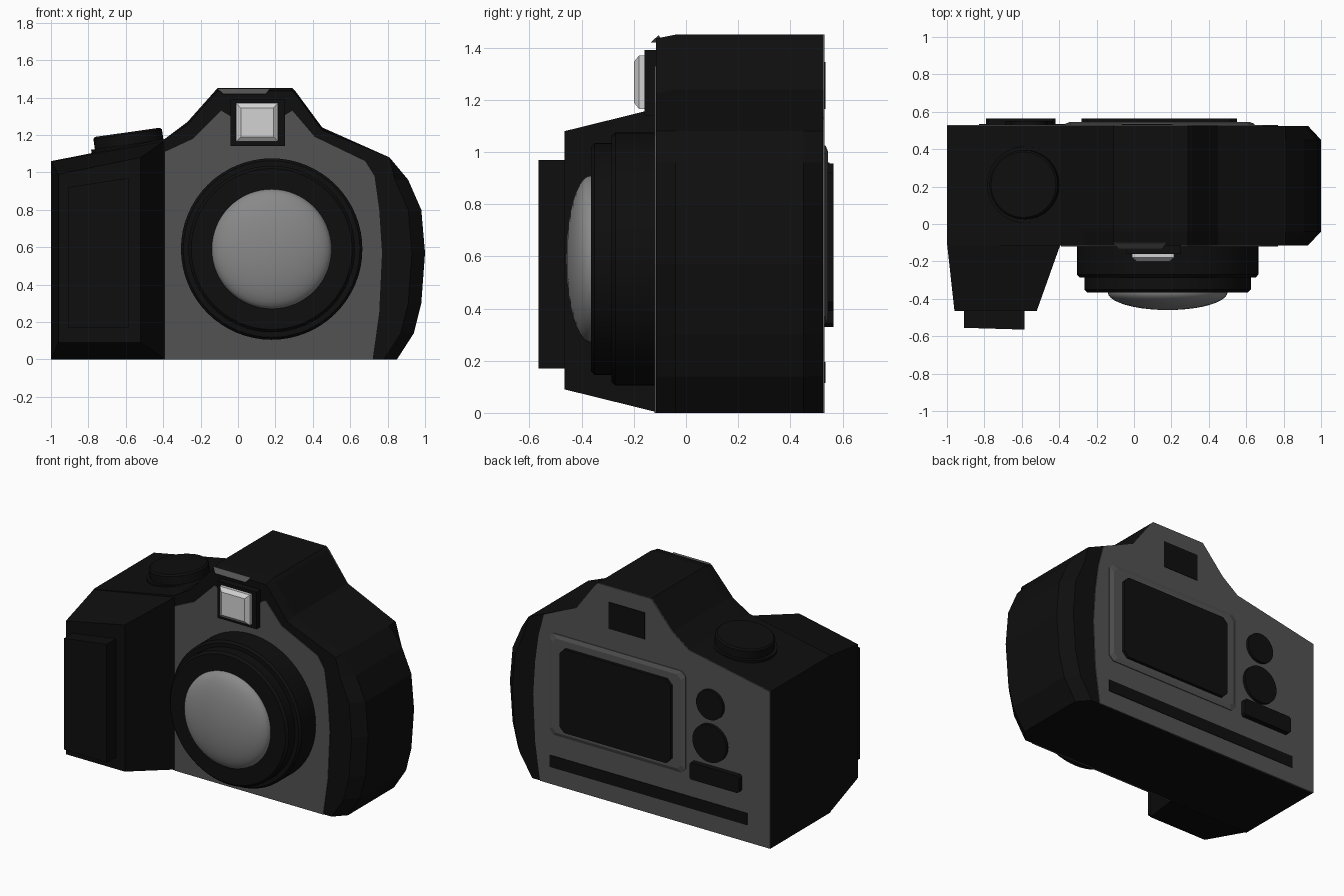
import bpy, bmesh, math
from mathutils import Matrix

if "Cube" in bpy.data.objects:
    bpy.data.objects.remove(bpy.data.objects["Cube"])


def mat(name, r, g, b):
    m = bpy.data.materials.new(name)
    m.diffuse_color = (r, g, b, 1)
    m.use_nodes = True
    m.node_tree.nodes["Principled BSDF"].inputs["Base Color"].default_value = m.diffuse_color
    return m


BLACK = mat("black_plastic", 0.0045, 0.0045, 0.0045)
GREY = mat("dark_grey", 0.085, 0.085, 0.085)
GLASS = mat("lens_grey", 0.25, 0.25, 0.25)
WHITE = mat("flash_white", 0.65, 0.65, 0.65)


def finish(name, bm, m, smooth=False):
    bmesh.ops.recalc_face_normals(bm, faces=bm.faces)
    me = bpy.data.meshes.new(name)
    bm.to_mesh(me)
    bm.free()
    me.materials.append(m)
    ob = bpy.data.objects.new(name, me)
    bpy.context.collection.objects.link(ob)
    if smooth:
        bpy.ops.object.select_all(action='DESELECT')
        ob.select_set(True)
        bpy.context.view_layer.objects.active = ob
        bpy.ops.object.shade_smooth_by_angle(angle=math.radians(35))
    return ob


def loft(name, rings, m):
    """Skin rings of (x, y, z) points and cap both ends."""
    bm = bmesh.new()
    vs = [[bm.verts.new(p) for p in r] for r in rings]
    n = len(vs[0])
    for a, b in zip(vs, vs[1:]):
        for i in range(n):
            j = (i + 1) % n
            bm.faces.new((a[i], a[j], b[j], b[i]))
    bm.faces.new(vs[0])
    bm.faces.new(vs[-1])
    return finish(name, bm, m)


def at_y(pts, y):
    return [(x, y, z) for x, z in pts]


def plate(name, pts, y0, y1, m):
    return loft(name, [at_y(pts, y0), at_y(pts, y1)], m)


def rect(x0, x1, z0, z1, c=0.0):
    """Rectangle in x and z, with optional cut corners."""
    if not c:
        return [(x0, z0), (x1, z0), (x1, z1), (x0, z1)]
    return [(x0 + c, z0), (x1 - c, z0), (x1, z0 + c), (x1, z1 - c),
            (x1 - c, z1), (x0 + c, z1), (x0, z1 - c), (x0, z0 + c)]


def lathe(name, profile, matrix, m, n=48):
    """Revolve (radius, height) points about local z."""
    bm = bmesh.new()
    rings = []
    for r, h in profile:
        if r == 0:
            rings.append([bm.verts.new((0, 0, h))] * n)
        else:
            rings.append([bm.verts.new((r * math.cos(2 * math.pi * i / n),
                                        r * math.sin(2 * math.pi * i / n), h)) for i in range(n)])
    for a, b in zip(rings, rings[1:]):
        for i in range(n):
            j = (i + 1) % n
            bm.faces.new(list(dict.fromkeys((a[i], a[j], b[j], b[i]))))
    bm.transform(matrix)
    return finish(name, bm, m, True)


# Main body: front silhouette run along y, with the rounded end chamfered
outline = [(-1, 0), (0.85, 0), (0.94, 0.14), (0.98, 0.3), (1.0, 0.57), (0.98, 0.8),
           (0.91, 0.96), (0.81, 1.08), (0.45, 1.24), (0.31, 1.43), (0.29, 1.45),
           (-0.11, 1.45), (-0.27, 1.27), (-0.39, 1.18), (-1, 1.06)]
inset = [(x - 0.07 if x > 0.82 else x, z) for x, z in outline]
front = [(x, z - 0.015 if z > 1.2 else z) for x, z in inset]
loft("body", [at_y(front, -0.115), at_y(outline, -0.04), at_y(outline, 0.45),
              at_y(inset, 0.525)], BLACK)

# Grey front and back panels sharing the curved edge
edge = [(0.72, 0), (0.755, 0.25), (0.77, 0.57), (0.755, 0.8), (0.73, 0.98)]
plate("front_panel", [(-0.39, 0)] + edge +
      [(0.68, 1.06), (0.41, 1.19), (0.29, 1.33), (0.24, 1.3), (-0.04, 1.3), (-0.09, 1.33),
       (-0.24, 1.18), (-0.39, 1.11)], -0.12, -0.11, GREY)
plate("back_panel", [(-1, 0)] + edge + [(0.69, 1.13)] + outline[8:], 0.522, 0.53, GREY)

# Hand grip with front pad
loft("grip", [at_y([(-1, 0), (-0.39, 0), (-0.39, 1.17), (-1, 1.06)], -0.10),
              at_y([(-0.96, 0.09), (-0.52, 0.09), (-0.52, 1.08), (-0.96, 0.99)], -0.465)], BLACK)
pad = [(-0.91, 0.17), (-0.585, 0.17), (-0.585, 0.97), (-0.91, 0.92)]
loft("grip_pad", [at_y(pad, -0.44), [(x, -0.555 - 0.03 * (x + 0.91), z) for x, z in pad]], BLACK)

# Lens barrel and glass
lens = Matrix.Translation((0.18, 0, 0.59)) @ Matrix.Rotation(math.pi / 2, 4, 'X')
lathe("lens_barrel", [(0, 0.1), (0.485, 0.1), (0.485, 0.27), (0.472, 0.285), (0.445, 0.285),
                      (0.445, 0.35), (0.43, 0.365), (0, 0.365)], lens, BLACK, 64)
dome = [(0.32 * math.cos(t * math.pi / 20), 0.365 + 0.095 * math.sin(t * math.pi / 20))
        for t in range(10)]
lathe("lens_glass", [(0, 0.355), (0.32, 0.355)] + dome + [(0, 0.46)], lens, GLASS, 64)

# Flash housing, flash and the strip above it
plate("flash_housing", rect(-0.04, 0.25, 1.14, 1.39), -0.16, -0.10, BLACK)
loft("flash", [at_y(rect(-0.01, 0.215, 1.165, 1.37), -0.15),
               at_y(rect(-0.01, 0.215, 1.165, 1.37), -0.18),
               at_y(rect(0.015, 0.19, 1.19, 1.345), -0.2)], WHITE)
loft("flash_strip", [[(-0.11, -0.105, 1.448), (0.17, -0.105, 1.448),
                      (0.15, -0.135, 1.42), (-0.08, -0.135, 1.42)],
                     [(-0.11, -0.1, 1.44), (0.17, -0.1, 1.44),
                      (0.15, -0.1, 1.42), (-0.08, -0.1, 1.42)]], GREY)

# Mode dial on the sloping shoulder
dial = Matrix.Translation((-0.58, 0.21, 1.135)) @ Matrix.Rotation(-0.14, 4, 'Y')
lathe("dial", [(0, -0.04), (0.205, -0.04), (0.205, 0.015), (0.185, 0.015), (0.185, 0.07),
               (0.175, 0.08), (0, 0.08)], dial, BLACK, 40)

# Screen on the back
loft("screen_frame", [at_y(rect(-0.37, 0.645, 0.34, 1.025, 0.03), 0.52),
                      at_y(rect(-0.37, 0.645, 0.34, 1.025, 0.03), 0.535),
                      at_y(rect(-0.345, 0.62, 0.365, 1.0, 0.03), 0.545)], GREY)
plate("screen", rect(-0.28, 0.55, 0.39, 0.955, 0.035), 0.53, 0.565, BLACK)

# Back buttons, viewfinder and lower strip
for name, z, r in (("upper_button", 0.86, 0.1), ("lower_button", 0.6, 0.127)):
    m = Matrix.Translation((-0.56, 0, z)) @ Matrix.Rotation(-math.pi / 2, 4, 'X')
    lathe(name, [(0, 0.52), (r, 0.52), (r, 0.55), (0, 0.55)], m, BLACK, 32)
plate("bar_button", rect(-0.79, -0.42, 0.33, 0.445, 0.012), 0.52, 0.565, BLACK)
plate("viewfinder", rect(-0.065, 0.205, 1.165, 1.345), 0.528, 0.534, BLACK)
plate("lower_strip", rect(-0.83, 0.645, 0.115, 0.195), 0.528, 0.534, BLACK)
